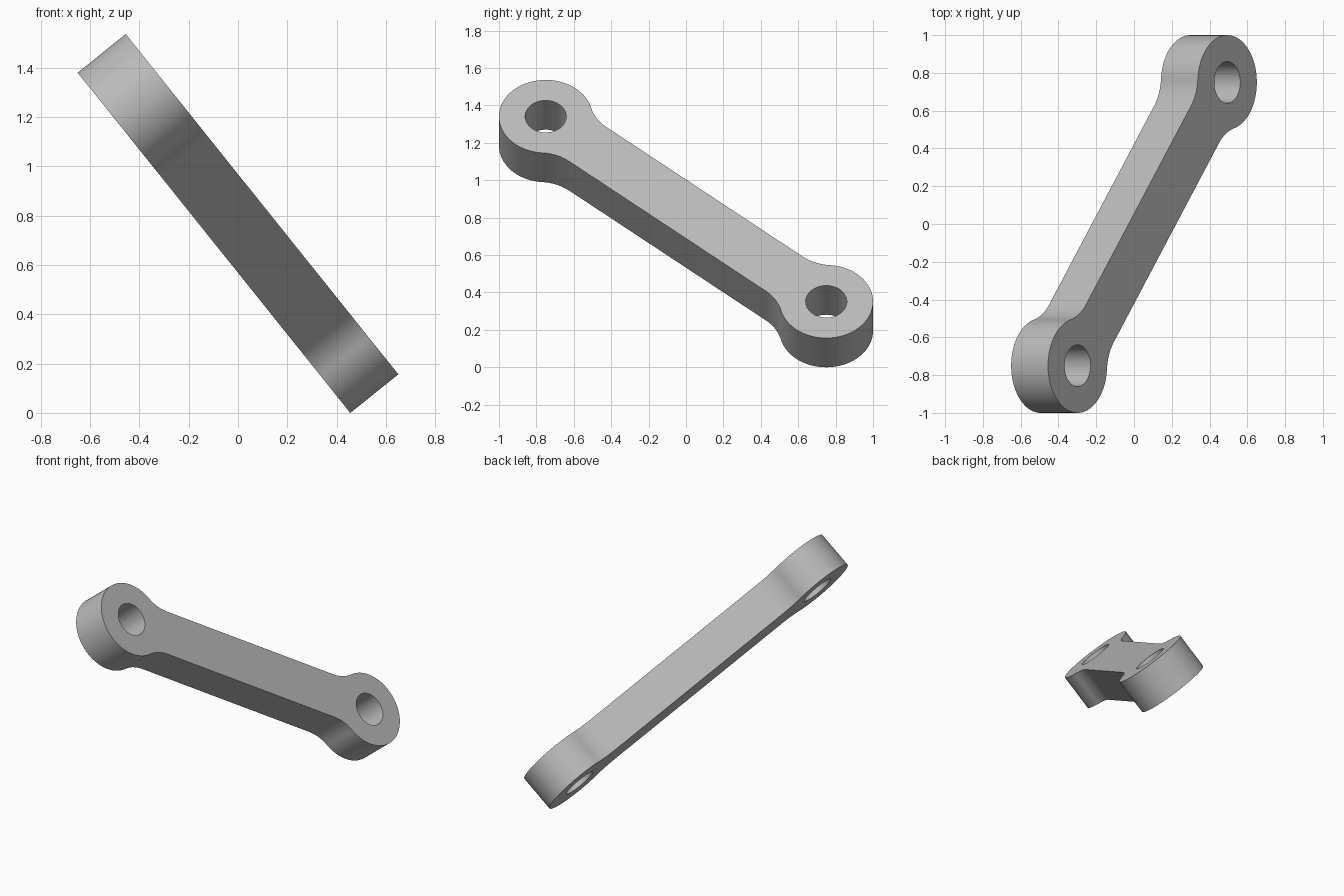
import bpy, bmesh
from math import sin, cos, pi, atan2, sqrt, radians, hypot
from mathutils import Vector, Matrix

cube = bpy.data.objects.get("Cube")
if cube:
    bpy.data.objects.remove(cube)

EYE_R, HOLE_R, FILLET_R = 0.25, 0.11, 0.25
HALF_WIDTH, THICK = 0.154, 0.25
END_Y, END_U = 0.75, 0.634          # eye centre across the tilted plane
TILT = radians(38.7)
HALF_LEN = hypot(END_Y, END_U)


def arc(cx, cy, r, start, end, n):
    return [(cx + r * cos(start + (end - start) * i / n),
             cy + r * sin(start + (end - start) * i / n)) for i in range(n + 1)]


# Outline of one end: fillet, round eye, fillet; the other end is a half turn
rise = HALF_WIDTH + FILLET_R
run = sqrt((EYE_R + FILLET_R) ** 2 - rise ** 2)
beta = atan2(rise, -run)
fillet = arc(HALF_LEN - run, -rise, FILLET_R, pi / 2, pi - beta, 14)
eye = arc(HALF_LEN, 0, EYE_R, -beta, beta, 72)
half = fillet + eye[1:-1] + [(x, -y) for x, y in reversed(fillet)]
outline = half + [(-x, -y) for x, y in half]
holes = [arc(s * HALF_LEN, 0, HOLE_R, 0, 2 * pi, 48)[:-1] for s in (-1, 1)]

# Fill the profile around the holes and extrude it
bm = bmesh.new()
edges = []
for loop in [outline] + holes:
    verts = [bm.verts.new((x, y, -THICK / 2)) for x, y in loop]
    edges += [bm.edges.new((v, verts[i - 1])) for i, v in enumerate(verts)]
bmesh.ops.triangle_fill(bm, edges=edges, use_beauty=True, use_dissolve=False)
extruded = bmesh.ops.extrude_face_region(bm, geom=bm.faces[:], use_keep_orig=True)
top = [g for g in extruded["geom"] if isinstance(g, bmesh.types.BMVert)]
bmesh.ops.translate(bm, verts=top, vec=(0, 0, THICK))
bmesh.ops.recalc_face_normals(bm, faces=bm.faces)

# Tilt the arm into place and stand it on the ground
normal = Vector((cos(TILT), 0, sin(TILT)))
down = Vector((sin(TILT), 0, -cos(TILT)))
along = (Vector((0, END_Y, 0)) + down * END_U).normalized()
side = normal.cross(along)
bm.transform(Matrix((along, side, normal)).transposed().to_4x4())
lowest = min(v.co.z for v in bm.verts)
bmesh.ops.translate(bm, verts=bm.verts, vec=(0, 0, -lowest))

mesh = bpy.data.meshes.new("link_arm")
bm.to_mesh(mesh)
bm.free()
arm = bpy.data.objects.new("link_arm", mesh)
bpy.context.collection.objects.link(arm)

# Plain grey finish
grey = bpy.data.materials.new("light_grey")
grey.use_nodes = True
grey.diffuse_color = (0.5, 0.5, 0.5, 1)
grey.node_tree.nodes["Principled BSDF"].inputs["Base Color"].default_value = grey.diffuse_color
mesh.materials.append(grey)

bpy.context.view_layer.objects.active = arm
arm.select_set(True)
bpy.ops.object.shade_smooth_by_angle(angle=radians(30))
